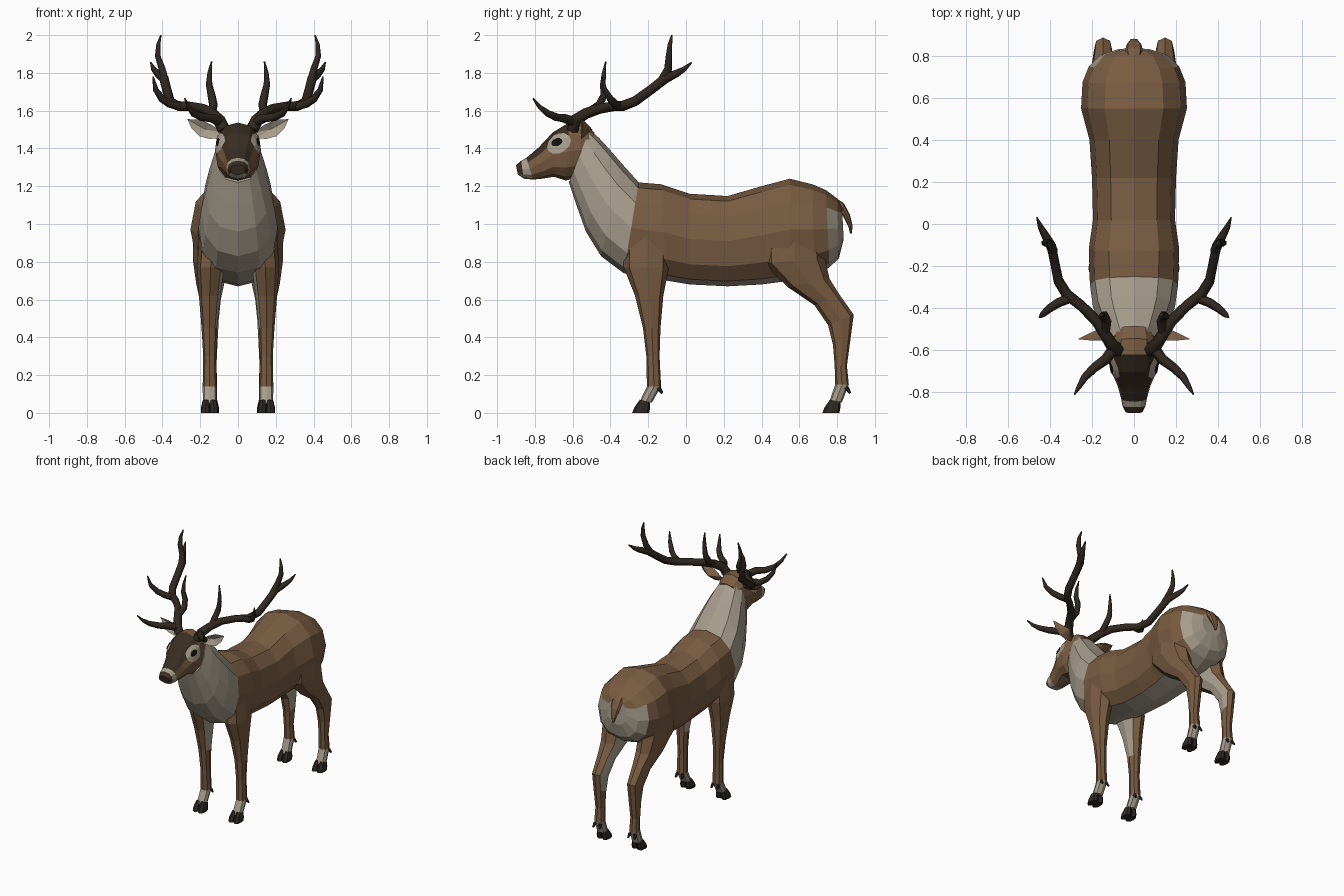
import bpy, bmesh, math
from mathutils import Vector
from mathutils.bvhtree import BVHTree

COLOURS = {
    "brown_coat": (0.195, 0.108, 0.054),
    "cream_fur": (0.39, 0.34, 0.265),
    "dark_face": (0.040, 0.026, 0.016),
    "antler_horn": (0.030, 0.021, 0.014),
    "hoof_black": (0.026, 0.021, 0.017),
    "eye_black": (0.006, 0.005, 0.005),
}
MATS = {}
for mat_name, rgb in COLOURS.items():
    MATS[mat_name] = bpy.data.materials.new(mat_name)
    MATS[mat_name].diffuse_color = (*rgb, 1)


def finish(name, bm, mats, mirror=False):
    """Turn a bmesh into an object, optionally mirrored across x."""
    bmesh.ops.recalc_face_normals(bm, faces=bm.faces)
    me = bpy.data.meshes.new(name)
    bm.to_mesh(me)
    for m in mats:
        me.materials.append(MATS[m])
    ob = bpy.data.objects.new(name, me)
    bpy.context.collection.objects.link(ob)
    if mirror:
        mod = ob.modifiers.new("mirror", 'MIRROR')
        mod.use_mirror_merge = False
    return ob


def bend(v, e):
    return math.copysign(abs(v) ** e, v)


def loft(name, rings, mats, rule=None, n=12, e=0.85, mirror=False):
    """Skin rings given as (y, z of one edge, y, z of opposite edge, half width, centre x).
    rule(segment, sector, centre, normal) returns a material index."""
    bm = bmesh.new()
    loops = []
    for ya, za, yb, zb, w, xc in rings:
        a, b = Vector((xc, ya, za)), Vector((xc, yb, zb))
        mid, half = (a + b) / 2, (a - b) / 2
        loops.append([bm.verts.new(mid + half * bend(math.cos(t), e)
                                   + Vector((w * bend(math.sin(t), e), 0, 0)))
                      for t in (2 * math.pi * k / n for k in range(n))])
    tags = {}
    for i in range(len(loops) - 1):
        for k in range(n):
            j = (k + 1) % n
            f = bm.faces.new((loops[i][k], loops[i][j], loops[i + 1][j], loops[i + 1][k]))
            tags[f] = (i, k)
    tags[bm.faces.new(loops[0])] = (-1, 0)
    tags[bm.faces.new(loops[-1])] = (len(loops) - 1, 0)
    bmesh.ops.recalc_face_normals(bm, faces=bm.faces)
    bm.normal_update()
    if rule:
        for f, (i, k) in tags.items():
            f.material_index = rule(i, k, f.calc_center_median(), f.normal)
    ob = finish(name, bm, mats, mirror)
    bm.free()
    return ob


# Torso and neck in one skin, from rump to throat
torso = [(0.825, 1.10, 0.835, 0.92, 0.08), (0.80, 1.135, 0.81, 0.82, 0.16),
         (0.74, 1.18, 0.76, 0.77, 0.215), (0.67, 1.21, 0.68, 0.73, 0.245),
         (0.55, 1.24, 0.55, 0.70, 0.252), (0.40, 1.20, 0.40, 0.68, 0.212),
         (0.22, 1.148, 0.22, 0.67, 0.20), (0.02, 1.16, 0.02, 0.68, 0.195),
         (-0.13, 1.21, -0.10, 0.70, 0.215), (-0.25, 1.22, -0.33, 0.74, 0.21),
         (-0.34, 1.32, -0.45, 0.83, 0.195), (-0.40, 1.39, -0.53, 0.96, 0.17),
         (-0.46, 1.455, -0.58, 1.10, 0.14), (-0.51, 1.50, -0.62, 1.22, 0.11)]


def torso_rule(i, k, c, nrm):
    rump = c.y > 0.77 and c.z < 1.08
    belly = nrm.z < -0.8 and k in (5, 6)
    return 1 if i >= 9 or rump or belly else 0


loft("torso_and_neck", [r + (0,) for r in torso], ["brown_coat", "cream_fur"], torso_rule)

# Head with dark face mask, pale muzzle and dark nose
skull = [(-0.485, 1.485, -0.55, 1.29, 0.09), (-0.545, 1.535, -0.58, 1.245, 0.108),
         (-0.62, 1.537, -0.635, 1.23, 0.12), (-0.705, 1.485, -0.70, 1.25, 0.108),
         (-0.78, 1.405, -0.76, 1.24, 0.078), (-0.845, 1.35, -0.81, 1.235, 0.062),
         (-0.872, 1.335, -0.86, 1.24, 0.055), (-0.90, 1.312, -0.89, 1.262, 0.04)]


def head_rule(i, k, c, nrm):
    if i >= 6:
        return 2 if i == 7 or k < 4 or k > 7 else 1
    if i == 5:
        return 1
    return 2 if i >= 2 and (k < 2 or k > 9) else 0


head = loft("head", [r + (0,) for r in skull],
            ["brown_coat", "cream_fur", "dark_face"], head_rule)

# Eye patches and eyes, laid onto the head surface
bm = bmesh.new()
bm.from_mesh(head.data)
head_tree = BVHTree.FromBMesh(bm)
bm.free()


def surface_patch(name, mat, cy, cz, ry, rz, lift, n=12, steps=3):
    bm = bmesh.new()

    def drop(r, t):
        dy = ry * r * math.cos(t)
        p = Vector((0.4, cy + dy, cz + rz * r * math.sin(t) + 0.25 * dy))
        hit, nrm, _, _ = head_tree.ray_cast(p, Vector((-1, 0, 0)))
        return bm.verts.new(hit + nrm * lift if hit else Vector((0.08, p.y, p.z)))

    mid = drop(0, 0)
    rings = [[drop(s / steps, 2 * math.pi * k / n) for k in range(n)]
             for s in range(1, steps + 1)]
    for k in range(n):
        j = (k + 1) % n
        bm.faces.new((mid, rings[0][k], rings[0][j]))
        for a, b in zip(rings, rings[1:]):
            bm.faces.new((a[k], b[k], b[j], a[j]))
    finish(name, bm, [mat], mirror=True)
    bm.free()


surface_patch("eye_patch", "cream_fur", -0.672, 1.425, 0.062, 0.052, 0.005)
surface_patch("eye", "eye_black", -0.68, 1.43, 0.028, 0.019, 0.009)

# Ears: leaf outline with a cupped pale front and brown back
outline = [(0.085, 1.485), (0.14, 1.525), (0.20, 1.553), (0.268, 1.555),
           (0.245, 1.505), (0.205, 1.465), (0.15, 1.45), (0.10, 1.455)]
bm = bmesh.new()
rim = [bm.verts.new((x, -0.555 + 0.1 * max(0, x - 0.2), z)) for x, z in outline]
front = bm.verts.new((0.17, -0.53, 1.50))
back = bm.verts.new((0.16, -0.495, 1.50))
for a, b in zip(rim, rim[1:] + rim[:1]):
    bm.faces.new((a, b, front)).material_index = 1
    bm.faces.new((b, a, back))
finish("ear", bm, ["brown_coat", "cream_fur"], mirror=True)
bm.free()

# Antlers: main beam plus tines, each point is (x, y, z, radius)
branches = [
    [(0.075, -0.60, 1.50, .034), (0.10, -0.585, 1.55, .033), (0.135, -0.53, 1.585, .029),
     (0.18, -0.46, 1.61, .027), (0.25, -0.39, 1.622, .026), (0.32, -0.335, 1.625, .027),
     (0.36, -0.27, 1.65, .026), (0.378, -0.18, 1.715, .025), (0.392, -0.11, 1.77, .026),
     (0.425, -0.05, 1.797, .02), (0.447, -0.01, 1.82, .014), (0.462, 0.03, 1.855, .004)],
    [(0.385, -0.13, 1.755, .024), (0.402, -0.095, 1.82, .021), (0.425, -0.09, 1.89, .017),
     (0.422, -0.085, 1.95, .012), (0.408, -0.075, 2.0, .004)],
    [(0.30, -0.35, 1.62, .024), (0.36, -0.375, 1.635, .022), (0.40, -0.40, 1.66, .02),
     (0.435, -0.43, 1.71, .015), (0.45, -0.445, 1.78, .004)],
    [(0.14, -0.52, 1.59, .024), (0.13, -0.46, 1.63, .023), (0.14, -0.435, 1.68, .021),
     (0.153, -0.44, 1.74, .017), (0.15, -0.435, 1.80, .012), (0.14, -0.425, 1.86, .004)],
    [(0.095, -0.59, 1.54, .027), (0.135, -0.645, 1.56, .025), (0.19, -0.685, 1.565, .022),
     (0.235, -0.73, 1.585, .018), (0.262, -0.775, 1.62, .012), (0.282, -0.81, 1.665, .004)],
]
curve = bpy.data.curves.new("antlers", 'CURVE')
curve.dimensions = '3D'
curve.bevel_depth = 1.0
curve.bevel_resolution = 1
curve.use_fill_caps = True
for side in (1, -1):
    for pts in branches:
        sp = curve.splines.new('POLY')
        sp.points.add(len(pts) - 1)
        for p, (x, y, z, r) in zip(sp.points, pts):
            p.co = (side * x, y, z, 1)
            p.radius = r
curve.materials.append(MATS["antler_horn"])
tmp = bpy.data.objects.new("antler_curve", curve)
antler_mesh = bpy.data.meshes.new_from_object(tmp)
bpy.data.objects.remove(tmp)
bpy.context.collection.objects.link(bpy.data.objects.new("antlers", antler_mesh))

# Legs: rings from body to pastern; pale socks and inner thighs
front_leg = [(-0.33, 0.95, -0.09, 0.95, .08, .125), (-0.33, 0.77, -0.09, 0.77, .072, .145),
             (-0.27, 0.62, -0.12, 0.62, .057, .15), (-0.228, 0.45, -0.135, 0.45, .041, .152),
             (-0.21, 0.30, -0.14, 0.30, .034, .15), (-0.207, 0.14, -0.132, 0.14, .037, .15),
             (-0.25, 0.05, -0.18, 0.055, .036, .15)]
hind_leg = [(0.42, 0.98, 0.72, 1.05, .11, .13), (0.41, 0.79, 0.735, 0.82, .088, .15),
            (0.54, 0.665, 0.76, 0.71, .075, .147), (0.68, 0.57, 0.81, 0.63, .056, .147),
            (0.752, 0.465, 0.888, 0.52, .045, .147), (0.778, 0.36, 0.872, 0.40, .039, .147),
            (0.787, 0.25, 0.852, 0.25, .033, .147), (0.79, 0.15, 0.862, 0.15, .037, .147),
            (0.755, 0.05, 0.825, 0.055, .036, .147)]


def leg_rule(i, k, c, nrm):
    inner = nrm.x < -0.55 and c.z > 0.42
    return 1 if c.z < 0.135 or inner else 0


for name, rings, toe, claw, xc in (("front", front_leg, -0.285, -0.145, .15),
                                   ("hind", hind_leg, 0.722, 0.85, .147)):
    loft(name + "_leg", rings, ["brown_coat", "cream_fur"], leg_rule, n=8, mirror=True)
    for label, off in (("inner", -0.022), ("outer", 0.022)):
        # Cloven hoof toe
        loft(f"{name}_{label}_hoof",
             [(toe + 0.04, 0.07, toe + 0.095, 0.058, .019, xc + off * 0.85),
              (toe + 0.012, 0.03, toe + 0.095, 0.025, .024, xc + off),
              (toe, 0.0, toe + 0.09, 0.0, .025, xc + off)],
             ["hoof_black"], n=8, mirror=True)
        # Dewclaw behind the fetlock
        loft(f"{name}_{label}_dewclaw",
             [(claw - 0.015, 0.13, claw + 0.01, 0.14, .012, xc + off),
              (claw + 0.015, 0.10, claw + 0.025, 0.108, .006, xc + off * 1.2)],
             ["hoof_black"], n=6, mirror=True)

# Tail
loft("tail", [(0.79, 1.14, 0.79, 1.09, .03, 0), (0.835, 1.11, 0.815, 1.07, .042, 0),
              (0.868, 1.05, 0.838, 1.03, .036, 0), (0.882, 0.99, 0.86, 0.985, .022, 0),
              (0.878, 0.95, 0.868, 0.95, .008, 0)], ["brown_coat"], n=8)
